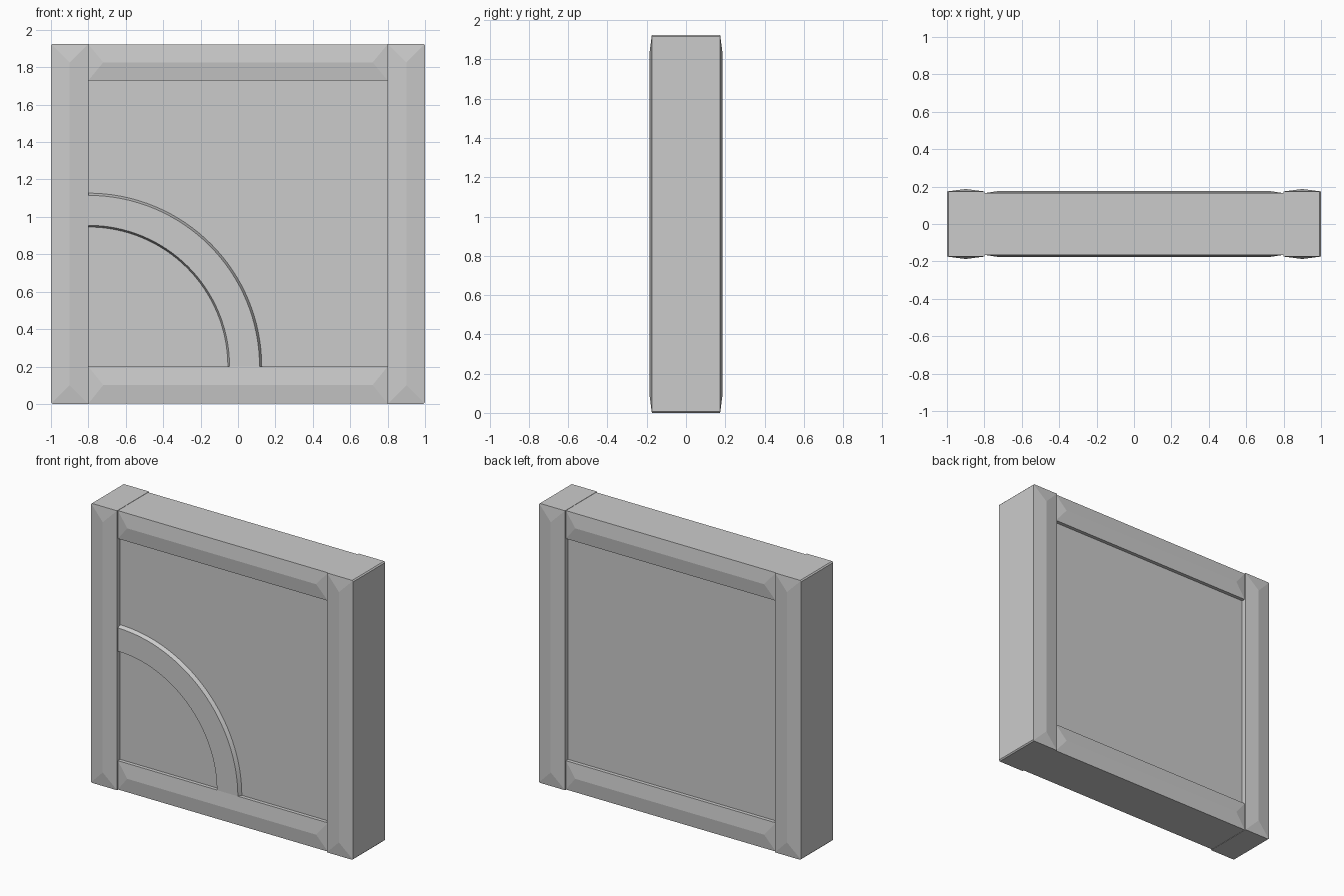
import bpy, bmesh, math

if "Cube" in bpy.data.objects:
    bpy.data.objects.remove(bpy.data.objects["Cube"])

H = 1.925          # overall height


def finish(name, bm):
    bmesh.ops.recalc_face_normals(bm, faces=bm.faces[:])
    mesh = bpy.data.meshes.new(name)
    bm.to_mesh(mesh)
    bm.free()
    obj = bpy.data.objects.new(name, mesh)
    bpy.context.collection.objects.link(obj)
    return obj


def beam(name, x0, x1, z0, z1, base, ridge, inset, chamfer_x=None):
    """Box beam with a shallow hipped ridge on its front and back."""
    bm = bmesh.new()
    corners = [(x0, z0), (x1, z0), (x1, z1), (x0, z1)]
    vertical = z1 - z0 > x1 - x0
    xm, zm = (x0 + x1) / 2, (z0 + z1) / 2
    rings = []
    for s in (-1, 1):
        c = [bm.verts.new((x, s * base, z)) for x, z in corners]
        if vertical:
            a = bm.verts.new((xm, s * ridge, z0 + inset))
            b = bm.verts.new((xm, s * ridge, z1 - inset))
            faces = [(c[0], c[1], a), (c[1], c[2], b, a), (c[2], c[3], b), (c[3], c[0], a, b)]
        else:
            a = bm.verts.new((x0 + inset, s * ridge, zm))
            b = bm.verts.new((x1 - inset, s * ridge, zm))
            faces = [(c[0], c[1], b, a), (c[1], c[2], b), (c[2], c[3], a, b), (c[3], c[0], a)]
        for f in faces:
            bm.faces.new(f)
        rings.append(c)
    for i in range(4):
        j = (i + 1) % 4
        bm.faces.new((rings[0][i], rings[0][j], rings[1][j], rings[1][i]))
    # small chamfer on the outer corners
    if chamfer_x is not None:
        edges = [e for e in bm.edges
                 if all(abs(v.co.x - chamfer_x) < 1e-5 for v in e.verts)
                 and abs(e.verts[0].co.z - e.verts[1].co.z) < 1e-5]
        bmesh.ops.bevel(bm, geom=edges, offset=0.008, segments=1, affect='EDGES')
    return finish(name, bm)


# side posts
beam("left_post", -1, -0.8, 0, H, 0.174, 0.187, 0.1, -1)
beam("right_post", 0.8, 1, 0, H, 0.174, 0.187, 0.1, 1)

# top and bottom rails
beam("bottom_rail", -0.8, 0.8, 0.002, 0.2, 0.165, 0.177, 0.08)
beam("top_rail", -0.8, 0.8, 1.73, H - 0.002, 0.165, 0.177, 0.08)

# recessed infill panel
bm = bmesh.new()
bmesh.ops.create_cube(bm, size=1)
for v in bm.verts:
    v.co.x *= 1.62
    v.co.y *= 0.28
    v.co.z = 0.965 + v.co.z * 1.56
finish("panel", bm)

# quarter-circle brace on the front, with tapered walls
bm = bmesh.new()
section = [(0.745, -0.138), (0.755, -0.166), (0.915, -0.166), (0.928, -0.138)]
steps = 32
rows = []
for i in range(steps + 1):
    a = math.pi / 2 * i / steps
    rows.append([bm.verts.new((-0.8 + r * math.cos(a), y, 0.2 + r * math.sin(a)))
                 for r, y in section])
for p, q in zip(rows, rows[1:]):
    for k in range(4):
        m = (k + 1) % 4
        bm.faces.new((p[k], p[m], q[m], q[k]))
bm.faces.new(rows[0])
bm.faces.new(rows[-1])
arc = finish("curved_brace", bm)
bpy.context.view_layer.objects.active = arc
arc.select_set(True)
bpy.ops.object.shade_smooth_by_angle(angle=math.radians(30))
